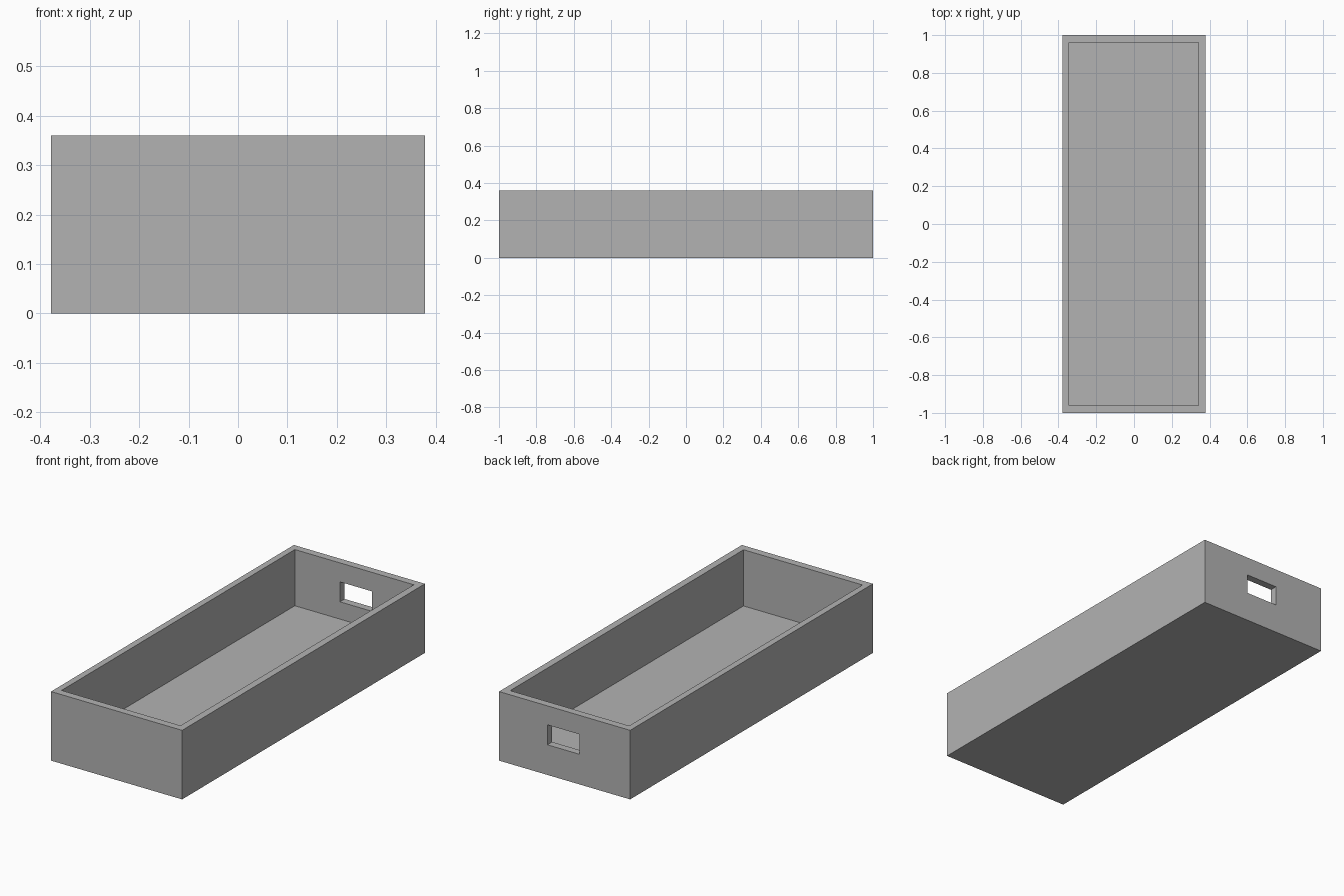
import bpy
from mathutils import Vector

cube = bpy.data.objects.get("Cube")
if cube:
    bpy.data.objects.remove(cube, do_unlink=True)

grey = bpy.data.materials.new("plain grey")
grey.use_nodes = True
colour = (0.45, 0.45, 0.45, 1)
grey.diffuse_color = colour
grey.node_tree.nodes["Principled BSDF"].inputs["Base Color"].default_value = colour


def box(name, low, high):
    """Box between two opposite corners."""
    low, high = Vector(low), Vector(high)
    bpy.ops.mesh.primitive_cube_add(size=1, location=(low + high) / 2)
    obj = bpy.context.object
    obj.name = name
    obj.scale = high - low
    bpy.ops.object.transform_apply(location=True, rotation=False, scale=True)
    obj.data.materials.append(grey)
    return obj


def cut(target, cutter):
    """Subtract a hidden cutter box."""
    mod = target.modifiers.new(cutter.name, 'BOOLEAN')
    mod.operation = 'DIFFERENCE'
    mod.solver = 'EXACT'
    mod.object = cutter
    bpy.context.view_layer.objects.active = target
    bpy.ops.object.modifier_apply(modifier=mod.name)
    bpy.data.objects.remove(cutter, do_unlink=True)


# Open tray with a thick floor
tray = box("tray", (-0.378, -1, 0), (0.378, 1, 0.36))
cut(tray, box("tray_cavity", (-0.345, -0.961, 0.067), (0.341, 0.961, 0.5)))

# Slot through the back wall
cut(tray, box("back_slot", (-0.085, 0.9, 0.157), (0.099, 1.1, 0.261)))
